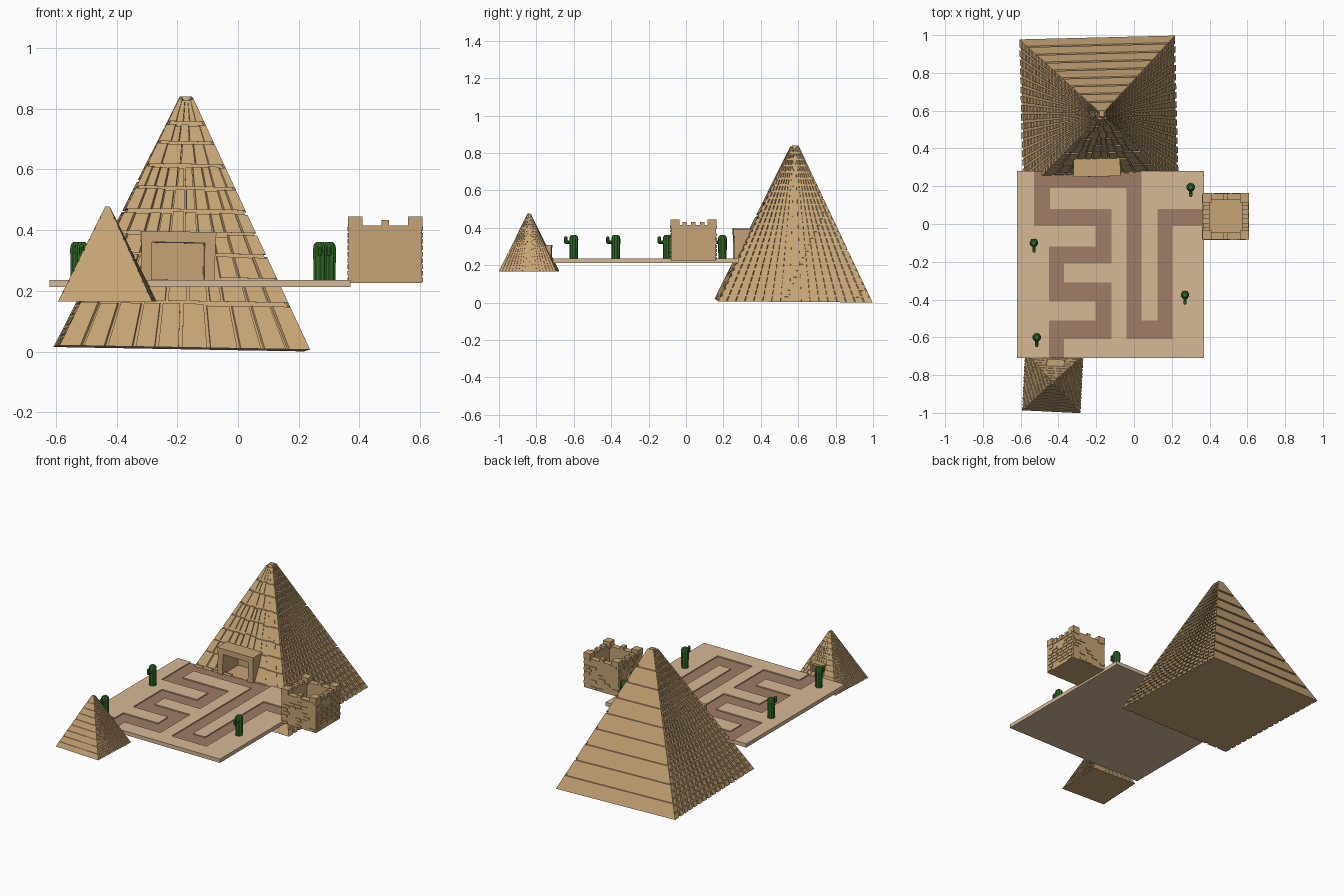
import bpy, bmesh, random
from math import sin, cos, pi, radians
from mathutils import Matrix, Vector

if "Cube" in bpy.data.objects:
    bpy.data.objects.remove(bpy.data.objects["Cube"])

random.seed(4)


def material(name, rgb):
    m = bpy.data.materials.new(name)
    m.diffuse_color = (*rgb, 1)
    m.use_nodes = True
    m.node_tree.nodes["Principled BSDF"].inputs["Base Color"].default_value = m.diffuse_color
    return m


SAND = material("sandstone", (0.56, 0.37, 0.18))
SLAB = material("pale_sand", (0.67, 0.48, 0.31))
PATH = material("path_brown", (0.35, 0.20, 0.13))
GREEN = material("cactus_green", (0.03, 0.15, 0.02))


def finish(bm, name, *mats):
    bmesh.ops.recalc_face_normals(bm, faces=bm.faces)
    me = bpy.data.meshes.new(name)
    bm.to_mesh(me)
    bm.free()
    for m in mats:
        me.materials.append(m)
    return me


def place(name, me, loc=(0, 0, 0), rot=(0, 0, 0), scale=1):
    ob = bpy.data.objects.new(name, me)
    ob.location, ob.rotation_euler, ob.scale = loc, rot, (scale,) * 3
    bpy.context.collection.objects.link(ob)
    return ob


def poly(bm, *pts):
    return bm.faces.new([bm.verts.new(p) for p in pts])


def hexa(bm, a, b):
    """Closed block between two matching quads."""
    a, b = [bm.verts.new(p) for p in a], [bm.verts.new(p) for p in b]
    bm.faces.new(a)
    bm.faces.new(b[::-1])
    for i in range(4):
        j = (i + 1) % 4
        bm.faces.new((a[i], b[i], b[j], a[j]))


def box(bm, x0, x1, y0, y1, z0, z1):
    q = [(x0, y0), (x1, y0), (x1, y1), (x0, y1)]
    hexa(bm, [(*p, z0) for p in q], [(*p, z1) for p in q])


# ---- Pyramid (local frame: base centred on origin, doorway on -y) ----
HALF, TOP, H, DEPTH = 0.4125, 0.02, 0.83, 0.008
DOOR_X, DOOR_W, DOOR_Z0, DOOR_Z1 = -0.025, 0.087, 0.215, 0.345


def face_pt(side, u, t, inset):
    w = HALF + (TOP - HALF) * t - inset
    return Matrix.Rotation(side * pi / 2, 3, 'Z') @ Vector((u * w, -w, t * H))


def panel(bm, side, u0, u1, t0, t1):
    c = [(u0, t0), (u1, t0), (u1, t1), (u0, t1)]
    hexa(bm, [face_pt(side, *p, DEPTH + 0.001) for p in c],
         [face_pt(side, *p, 0) for p in c])


def pyramid_core():
    bm = bmesh.new()
    lo = [face_pt(s, -1, 0, DEPTH) for s in range(4)]
    hi = [face_pt(s, -1, 1, DEPTH) for s in range(4)]
    poly(bm, *lo)
    poly(bm, *hi)
    for i in (1, 2, 3):
        j = (i + 1) % 4
        poly(bm, lo[i], lo[j], hi[j], hi[i])
    # front face framing the recessed doorway
    hole, back = [], []
    for x, z in ((-1, DOOR_Z0), (1, DOOR_Z0), (1, DOOR_Z1), (-1, DOOR_Z1)):
        y = face_pt(0, 0, z / H, DEPTH).y
        hole.append((DOOR_X + x * DOOR_W, y, z))
        back.append((DOOR_X + x * DOOR_W, -0.16, z))
    outer = [lo[0], lo[1], hi[1], hi[0]]
    for i in range(4):
        j = (i + 1) % 4
        poly(bm, outer[i], outer[j], hole[j], hole[i])
        poly(bm, hole[i], hole[j], back[j], back[i])
    poly(bm, *back)
    bmesh.ops.remove_doubles(bm, verts=bm.verts, dist=1e-5)
    return finish(bm, "pyramid_core", SAND)


def pyramid_blocks():
    bm = bmesh.new()
    # front: big slabs with joints running to the apex
    rows = [0, .185, .28, .375, .46, .55, .64, .73, .82, .90, 1]
    for t0, t1 in zip(rows, rows[1:]):
        n = 10 if t0 < .7 else 5
        cuts = [-1] + [-1 + 2 * (k + random.uniform(-.2, .2)) / n
                       for k in range(1, n)] + [1]
        for k in range(n):
            u0 = cuts[k] + (.015 if k else 0)
            u1 = cuts[k + 1] - (.015 if k < n - 1 else 0)
            w = HALF + (TOP - HALF) * (t0 + t1) / 2
            clear = u1 * w < DOOR_X - .1 or u0 * w > DOOR_X + .1
            if .2 < t0 < .4 and not clear:
                # trim slabs beside the doorway, drop those across it
                if u0 * w < DOOR_X - .13:
                    u1 = (DOOR_X - .1) / w
                elif u1 * w > DOOR_X + .13:
                    u0 = (DOOR_X + .1) / w
                else:
                    continue
            panel(bm, 0, u0, u1, t0, t1 - random.uniform(.008, .018))
    # sides: fine courses of bricks
    for side in (1, 3):
        n, cols = 24, 17
        for r in range(n):
            for k in range(cols):
                u = -1 + 2 * k / cols
                t = r / n + (random.uniform(0, .006) if r else 0)
                a = 0 if k == 0 else .018
                b = 2 / cols if k == cols - 1 else 2 / cols - .018
                panel(bm, side, u + a, u + b, t, (r + 1) / n - .009)
    # back: wide horizontal bands
    for r in range(9):
        panel(bm, 2, -1, 1, r / 9, (r + 1) / 9 - (.017 if r < 8 else 0))
    return finish(bm, "pyramid_blocks", SAND)


def doorway():
    bm = bmesh.new()
    for s in (-1, 1):
        xs = sorted((DOOR_X + s * DOOR_W, DOOR_X + s * .122))
        box(bm, *xs, -.322, -.235, .212, .346)
    box(bm, DOOR_X - .124, DOOR_X + .124, -.326, -.225, .346, .382)
    return finish(bm, "doorway", SAND)


parts = {"core": pyramid_core(), "blocks": pyramid_blocks(), "doorway": doorway()}
for part, me in parts.items():
    place("large_pyramid_" + part, me, (-.185, .575, .0105),
          (radians(-.4), radians(1), radians(1.4)))
    place("small_pyramid_" + part, me, (-.43, -.839, .165),
          (0, 0, radians(177.2)), .376)

# ---- Ground slab with a sunken winding path ----
X0, X1, Y0, Y1, ZB, ZT, ZP = -.62, .37, -.71, .28, .212, .236, .229
path = [(-.53, .04, .19, .28), (-.53, -.445, -.01, .28), (-.53, -.12, -.01, .08),
        (-.205, -.12, -.21, .08), (-.45, -.12, -.21, -.12), (-.45, -.37, -.41, -.12),
        (-.45, -.12, -.41, -.31), (-.205, -.12, -.61, -.31), (-.45, -.12, -.61, -.51),
        (-.45, -.37, -.71, -.51), (-.04, .04, -.61, .28), (-.04, .205, -.61, -.51),
        (.125, .205, -.61, .08), (.125, .37, -.01, .08)]
xs = sorted({X0, X1} | {v for r in path for v in r[:2]})
ys = sorted({Y0, Y1} | {v for r in path for v in r[2:]})


def level(i, j):
    if not (0 <= i < len(xs) - 1 and 0 <= j < len(ys) - 1):
        return ZB
    x, y = (xs[i] + xs[i + 1]) / 2, (ys[j] + ys[j + 1]) / 2
    return ZP if any(a < x < b and c < y < d for a, b, c, d in path) else ZT


bm = bmesh.new()
poly(bm, (X0, Y0, ZB), (X0, Y1, ZB), (X1, Y1, ZB), (X1, Y0, ZB))
for i in range(len(xs)):
    for j in range(len(ys)):
        z, zl, zd = level(i, j), level(i - 1, j), level(i, j - 1)
        if z > ZB:
            a, b, c, d = xs[i], xs[i + 1], ys[j], ys[j + 1]
            f = poly(bm, (a, c, z), (b, c, z), (b, d, z), (a, d, z))
            f.material_index = int(z == ZP)
        if z != zl:
            a, c, d = xs[i], ys[j], ys[j + 1]
            poly(bm, (a, c, z), (a, d, z), (a, d, zl), (a, c, zl))
        if z != zd:
            a, b, c = xs[i], xs[i + 1], ys[j]
            poly(bm, (a, c, z), (b, c, z), (b, c, zd), (a, c, zd))
bmesh.ops.remove_doubles(bm, verts=bm.verts, dist=1e-5)
place("ground_slab", finish(bm, "ground_slab", SLAB, PATH))

# ---- Fort: hollow walls, arched gate facing the path, battlements ----
FX, FY, R, T, Z0, Z1 = .485, .04, .121, .035, .225, .415
bm = bmesh.new()
box(bm, FX - R, FX + R, FY - R, FY + R, Z0, Z0 + .015)
for s in (-1, 1):
    y = sorted((FY + s * R, FY + s * (R - T)))
    box(bm, FX - R, FX + R, *y, Z0, Z1)
box(bm, FX + R - T, FX + R, FY - R + T, FY + R - T, Z0, Z1)
gate = [(FY - R + T, Z0), (FY - R + T, Z1), (FY + R - T, Z1), (FY + R - T, Z0)]
gate += [(FY + .04 * cos(k * pi / 8), .295 + .04 * sin(k * pi / 8) if 0 < k < 8 else .295)
         for k in range(9)]
gate.insert(4, (FY + .04, Z0))
gate.append((FY - .04, Z0))
f = poly(bm, *[(FX - R, y, z) for y, z in gate])
ext = bmesh.ops.extrude_face_region(bm, geom=[f], use_keep_orig=True)
bmesh.ops.translate(bm, vec=(T, 0, 0),
                    verts=[v for v in ext["geom"] if isinstance(v, bmesh.types.BMVert)])
place("fort_walls", finish(bm, "fort_walls", SAND))

bm = bmesh.new()
for sx in (-1, 1):
    for sy in (-1, 1):
        cx, cy = FX + sx * (R - .022), FY + sy * (R - .022)
        box(bm, cx - .024, cx + .024, cy - .024, cy + .024, Z1 - .01, .445)
for s in (-1, 1):
    e = s * (R - T / 2)
    box(bm, FX - .012, FX + .012, FY + e - .0175, FY + e + .0175, Z1 - .01, .433)
    for k in (-1, 0, 1):
        y = FY + k * .048
        box(bm, FX + e - .0175, FX + e + .0175, y - .012, y + .012, Z1 - .01, .431)
place("fort_battlements", finish(bm, "fort_battlements", SAND))

# raised bricks scattered over the fort walls
bm = bmesh.new()
for side in range(4):
    rot = Matrix.Translation((FX, FY, 0)) @ Matrix.Rotation(side * pi / 2, 4, 'Z')
    for r in range(9):
        for k in range(5):
            u = -R + .004 + k * .047 + (.012 if r % 2 else 0)
            z = Z0 + .004 + r * .021
            at_gate = side == 3 and z < .34 and u + .038 > -.045 and u < .045
            if at_gate or random.random() > (.7 if side % 2 else .4):
                continue
            q = [(u, z), (min(u + .038, R), z), (min(u + .038, R), z + .015), (u, z + .015)]
            hexa(bm, [rot @ Vector((a, -R + .002, b)) for a, b in q],
                 [rot @ Vector((a, -R - .004, b)) for a, b in q])
place("fort_bricks", finish(bm, "fort_bricks", SAND))

# ---- Cacti: ribbed trunk with one bent arm towards -y ----
bm = bmesh.new()
N = 20
rings = []
for z, r in ((0, .022), (.105, .024), (.118, .021), (.126, .013)):
    rings.append([bm.verts.new((r * (1 if k % 2 else .87) * cos(2 * pi * k / N),
                                r * (1 if k % 2 else .87) * sin(2 * pi * k / N), z))
                  for k in range(N)])
for a, b in zip(rings, rings[1:]):
    for k in range(N):
        bm.faces.new((a[k], a[(k + 1) % N], b[(k + 1) % N], b[k]))
bm.faces.new(rings[0])
bm.faces.new(rings[-1])
arm = ((Matrix.Translation((0, -.03, .088)) @ Matrix.Rotation(pi / 2, 4, 'X'), .028),
       (Matrix.Translation((0, -.043, .099)), .024))
for m, depth in arm:
    bmesh.ops.create_cone(bm, cap_ends=True, segments=10, radius1=.009, radius2=.009,
                          depth=depth, matrix=m)
for z in (.088, .111):
    bmesh.ops.create_uvsphere(bm, u_segments=10, v_segments=6, radius=.009,
                              matrix=Matrix.Translation((0, -.043, z)))
cactus = finish(bm, "cactus", GREEN)
for i, (x, y) in enumerate(((.30, .195), (-.53, -.10), (.27, -.375), (-.515, -.60))):
    place(f"cactus_{i + 1}", cactus, (x, y, .235))
